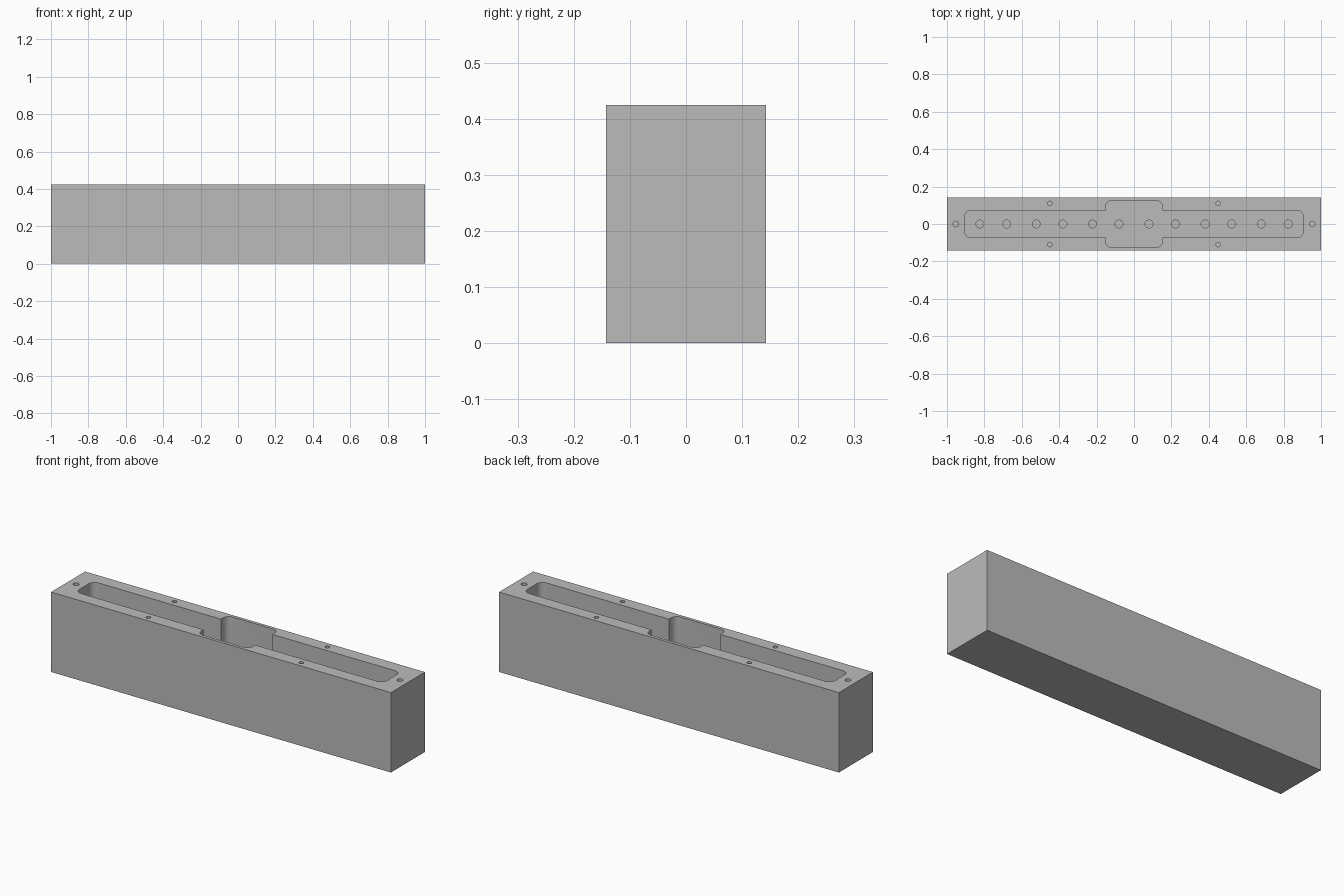
import bpy
import bmesh
from math import pi, cos, sin

if "Cube" in bpy.data.objects:
    bpy.data.objects.remove(bpy.data.objects["Cube"], do_unlink=True)

LENGTH, WIDTH, HEIGHT = 2.0, 0.286, 0.425
FLOOR = 0.125           # height of the pocket floor
OVER = HEIGHT + 0.05    # cutters reach past the top

grey = bpy.data.materials.new("plain_grey")
colour = (0.5, 0.5, 0.5, 1)
grey.diffuse_color = colour
grey.use_nodes = True
grey.node_tree.nodes["Principled BSDF"].inputs["Base Color"].default_value = colour


def prism(name, outline, z0, z1):
    """Upright solid from a counter-clockwise outline."""
    bm = bmesh.new()
    base = bm.faces.new([bm.verts.new((x, y, z0)) for x, y in outline])
    top = bmesh.ops.extrude_face_region(bm, geom=[base])["geom"]
    bmesh.ops.translate(bm, vec=(0, 0, z1 - z0),
                        verts=[v for v in top if isinstance(v, bmesh.types.BMVert)])
    bmesh.ops.recalc_face_normals(bm, faces=bm.faces)
    mesh = bpy.data.meshes.new(name)
    bm.to_mesh(mesh)
    bm.free()
    mesh.materials.append(grey)
    obj = bpy.data.objects.new(name, mesh)
    bpy.context.collection.objects.link(obj)
    return obj


def arc(cx, cy, r, start, end, steps):
    return [(cx + r * cos(start + (end - start) * i / steps),
             cy + r * sin(start + (end - start) * i / steps)) for i in range(steps + 1)]


def cut(target, name, outline, z0):
    cutter = prism(name, outline, z0, OVER)
    cutter.hide_render = True
    mod = target.modifiers.new(name, 'BOOLEAN')
    mod.operation = 'DIFFERENCE'
    mod.solver = 'EXACT'
    mod.object = cutter
    bpy.context.view_layer.objects.active = target
    bpy.ops.object.modifier_apply(modifier=name)
    bpy.data.objects.remove(cutter, do_unlink=True)


def drill(target, name, x, y, r, z0):
    cut(target, name, arc(x, y, r, 0, 2 * pi, 24)[:-1], z0)


# Solid block
hx, hy = LENGTH / 2, WIDTH / 2
block = prism("block", [(-hx, -hy), (hx, -hy), (hx, hy), (-hx, hy)], 0, HEIGHT)

# Long pocket with a wider middle bay, one quarter mirrored to four
end_x, end_y, bay_x, bay_y, r = 0.906, 0.0735, 0.152, 0.126, 0.035
quarter = (arc(end_x - r, end_y - r, r, 0, pi / 2, 8) + [(bay_x, end_y)]
           + arc(bay_x - r, bay_y - r, r, 0, pi / 2, 8))
half = quarter + [(-x, y) for x, y in reversed(quarter)]
cut(block, "pocket", half + [(-x, -y) for x, y in half], FLOOR)

# Round sockets along the pocket floor, and screw holes in the rim
for side in (-1, 1):
    for x in (0.08, 0.222, 0.38, 0.523, 0.68, 0.824):
        drill(block, "floor_socket", side * x, 0, 0.021, FLOOR - 0.06)
    drill(block, "end_hole", side * 0.953, 0, 0.015, HEIGHT - 0.12)
    for y in (-0.11, 0.11):
        drill(block, "rim_hole", side * 0.45, y, 0.012, HEIGHT - 0.12)

# Smooth rounded walls, sharp edges kept
bpy.ops.object.select_all(action='DESELECT')
block.select_set(True)
bpy.context.view_layer.objects.active = block
bpy.ops.object.shade_smooth_by_angle(angle=pi / 6)
